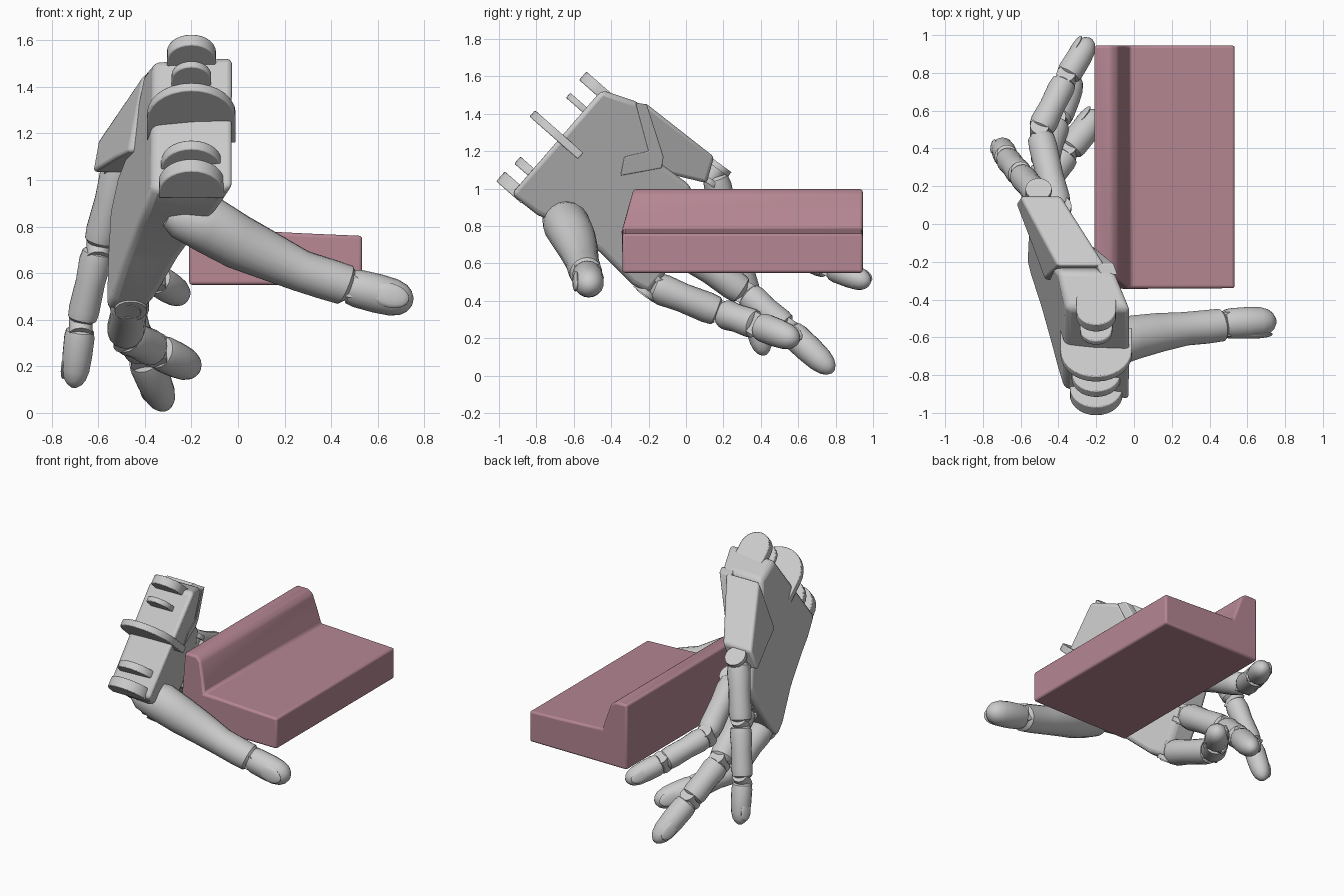
import bpy, bmesh
from math import pi, cos, sin
from mathutils import Vector

if "Cube" in bpy.data.objects:
    bpy.data.objects.remove(bpy.data.objects["Cube"])

pink = bpy.data.materials.new("pink")
pink.diffuse_color = (0.46, 0.24, 0.29, 1)
pink.use_nodes = True
pink.node_tree.nodes["Principled BSDF"].inputs["Base Color"].default_value = pink.diffuse_color


def finish(name, bm, bevel=0, segs=2, mat=None):
    bmesh.ops.recalc_face_normals(bm, faces=bm.faces)
    me = bpy.data.meshes.new(name)
    bm.to_mesh(me)
    bm.free()
    ob = bpy.data.objects.new(name, me)
    bpy.context.collection.objects.link(ob)
    if mat:
        me.materials.append(mat)
    if bevel:
        m = ob.modifiers.new("bevel", 'BEVEL')
        m.width, m.segments, m.limit_method = bevel, segs, 'ANGLE'
    bpy.ops.object.select_all(action='DESELECT')
    ob.select_set(True)
    bpy.context.view_layer.objects.active = ob
    bpy.ops.object.shade_smooth_by_angle(angle=0.7)
    return ob


def skin(bm, rings):
    """Join equal rings of points into a closed tube."""
    vs = [[bm.verts.new(p) for p in r] for r in rings]
    n = len(vs[0])
    for a, b in zip(vs, vs[1:]):
        for i in range(n):
            bm.faces.new((a[i], a[(i + 1) % n], b[(i + 1) % n], b[i]))
    bm.faces.new(vs[0][::-1])
    bm.faces.new(vs[-1])


def tube(name, pts, radii, n=18):
    """Round tube through pts."""
    pts = [Vector(p) for p in pts]
    q = (pts[-1] - pts[0]).to_track_quat('Z', 'X')
    bm = bmesh.new()
    skin(bm, [[p + q @ Vector((r * cos(2 * pi * i / n), r * sin(2 * pi * i / n), 0))
               for i in range(n)] for p, r in zip(pts, radii)])
    return finish(name, bm)


def bone(name, a, b, ra, rb, tip=False):
    """One finger segment; a tip segment has a rounded end."""
    a, b = Vector(a), Vector(b)
    if tip:
        prof = [(.06, .7), (.1, .92), (.2, 1), (.5, 1), (.73, .93), (.87, .76), (.95, .52), (1, .2)]
    else:
        prof = [(.02, .6), (.06, .9), (.18, 1), (.45, .93), (.8, 1), (.92, .94), (.97, .65)]
    return tube(name, [a.lerp(b, t) for t, _ in prof],
                [(ra + (rb - ra) * t) * s for t, s in prof])


def pin(name, c, axis, r, length):
    c, axis = Vector(c), Vector(axis).normalized()
    return tube(name, [c - axis * length / 2, c + axis * length / 2], [r, r], 16)


def nail(name, a, b, dorsal, r):
    a, b, d = Vector(a), Vector(b), Vector(dorsal)
    z = (b - a).normalized()
    d = (d - z * d.dot(z)).normalized()
    s = z.cross(d)
    c = a.lerp(b, .68) + d * r * .82
    bm = bmesh.new()
    bmesh.ops.create_uvsphere(bm, u_segments=16, v_segments=8, radius=1)
    for v in bm.verts:
        x, y, w = v.co
        v.co = c + s * x * r * .62 + d * y * r * .2 + z * w * r
    return finish(name, bm)


# --- hand plane: u runs from wrist to knuckles, v from index to pinky side
def at(u, v, x):
    return Vector((x, .75 * u + .66 * v, -.66 * u + .75 * v))


def slab(name, outline, faces, bevel=.03, back=None):
    """Prism whose two sloping faces follow the palm and the back of the hand."""
    rings = [[(x0 + k * (.75 * y - .66 * z + 1.34), y, z) for y, z in line]
             for (x0, k), line in zip(faces, (outline, back or outline))]
    bm = bmesh.new()
    skin(bm, rings)
    return finish(name, bm, bevel, 3)


edge = [(-.25, 1.46), (-.17, 1.16), (.02, 1.02), (.08, .86), (-.02, .68), (-.13, .52), (-.2, .44),
        (-.29, .49), (-.46, .66), (-.66, .8)]
slab("palm", [(-.45, 1.53)] + edge + [(-.8, .86), (-.94, .97)], ((-.02, -.42), (-.36, -.23)),
     back=[(-.45, 1.51)] + edge + [(-.76, .86), (-.88, .96)])
slab("pinky_metacarpal", [(-.22, 1.46), (.15, 1.17), (.11, 1.03), (-.14, 1.09), (-.3, 1.12)],
     ((-.044, -.5), (-.315, -.42)), .018)
# saddle plate holding the pinky side onto the palm
slab("pinky_saddle", [(-.27, 1.46), (-.21, 1.45), (-.12, 1.17), (-.13, 1.11), (-.35, 1.07),
                      (-.33, 1.17), (-.2, 1.2)], ((-.01, -.43), (-.1, -.43)), .006)


# --- wrist hinge tabs: round-ended plates across the wrist
def tab(name, v, thick, tip, r, x=-.2, base=-1.2):
    prof = [(tip + r - r * cos(t), x + r * sin(t)) for t in [pi * (i / 14 - .5) for i in range(15)]]
    prof += [(base, x + r), (base, x - r)]
    bm = bmesh.new()
    skin(bm, [[at(u, v + s * thick / 2, px) for u, px in prof] for s in (-1, 1)])
    return finish(name, bm, .006)


for i, t in enumerate([(.84, .06, -1.475, .105), (.71, .035, -1.465, .085), (.51, .045, -1.545, .19),
                       (.27, .05, -1.44, .13, -.2, -1.27), (.145, .07, -1.45, .14, -.2, -1.27)]):
    tab(f"wrist_tab_{i + 1}", *t)

# --- four fingers: knuckle, two joints, tip
fingers = {
    "index": ([(-.46, -.19, .485), (-.485, .19, .335), (-.355, .38, .27), (-.18, .595, .187)], .085, .075),
    "middle": ([(-.44, -.02, .67), (-.48, .32, .44), (-.41, .54, .25), (-.31, .785, .022)], .085, .072),
    "ring": ([(-.40, .06, .89), (-.50, .49, .69), (-.36, .77, .58), (-.23, .98, .495)], .08, .065),
    "pinky": ([(-.505, .15, 1.08), (-.6, .26, .71), (-.675, .35, .38), (-.705, .42, .11)], .075, .062),
}
for name, (p, r0, r1) in fingers.items():
    radii = [r0 + (r1 - r0) * i / 3 for i in range(4)]
    for i, part in enumerate(("proximal", "middle", "distal")):
        bone(f"{name}_{part}", p[i], p[i + 1], radii[i], radii[i + 1], i == 2)
        pin(f"{name}_hinge_{i + 1}", p[i], (.1, .55, .75) if i == 0 else (0, .5, .8),
            .05, radii[i] * 1.5)
    nail(f"{name}_nail", p[2], p[3], (-1, .2, .4), r1)
    # forked lugs holding the knuckle
    for s in (-1, 1):
        pin(f"{name}_lug", Vector(p[0]) + Vector((0, .55, .75)) * s * .05, (0, .55, .75), .07, .03)

# --- thumb
tube("thumb_base", [(-.3, -.68, .86), (-.25, -.67, .85), (-.13, -.64, .81), (0, -.6, .735),
                    (.13, -.575, .675), (.27, -.555, .61), (.38, -.545, .575), (.46, -.535, .55),
                    (.49, -.53, .54)],
     [.06, .1, .125, .118, .105, .09, .09, .088, .055])
bone("thumb_tip", (.45, -.53, .55), (.75, -.515, .475), .08, .088, True)
nail("thumb_nail", (.45, -.53, .55), (.74, -.515, .475), (0, -1, .1), .085)
pin("thumb_hinge", (.48, -.53, .545), (0, 1, 0), .05, .13)

# --- pink block: slab with a raised ridge along its left side
prof = [(-.21, .55), (.533, .55), (.533, .76), (.3, .77), (.1, .78), (-.02, .785), (-.045, .86),
        (-.085, .97), (-.12, .997), (-.21, .997)]
bm = bmesh.new()
skin(bm, [[(x, y + (max(0, z - .785) * .28 if y < 0 else 0), z) for x, z in prof]
          for y in (-.34, .945)])
finish("ridged_block", bm, .014, 3, pink)
